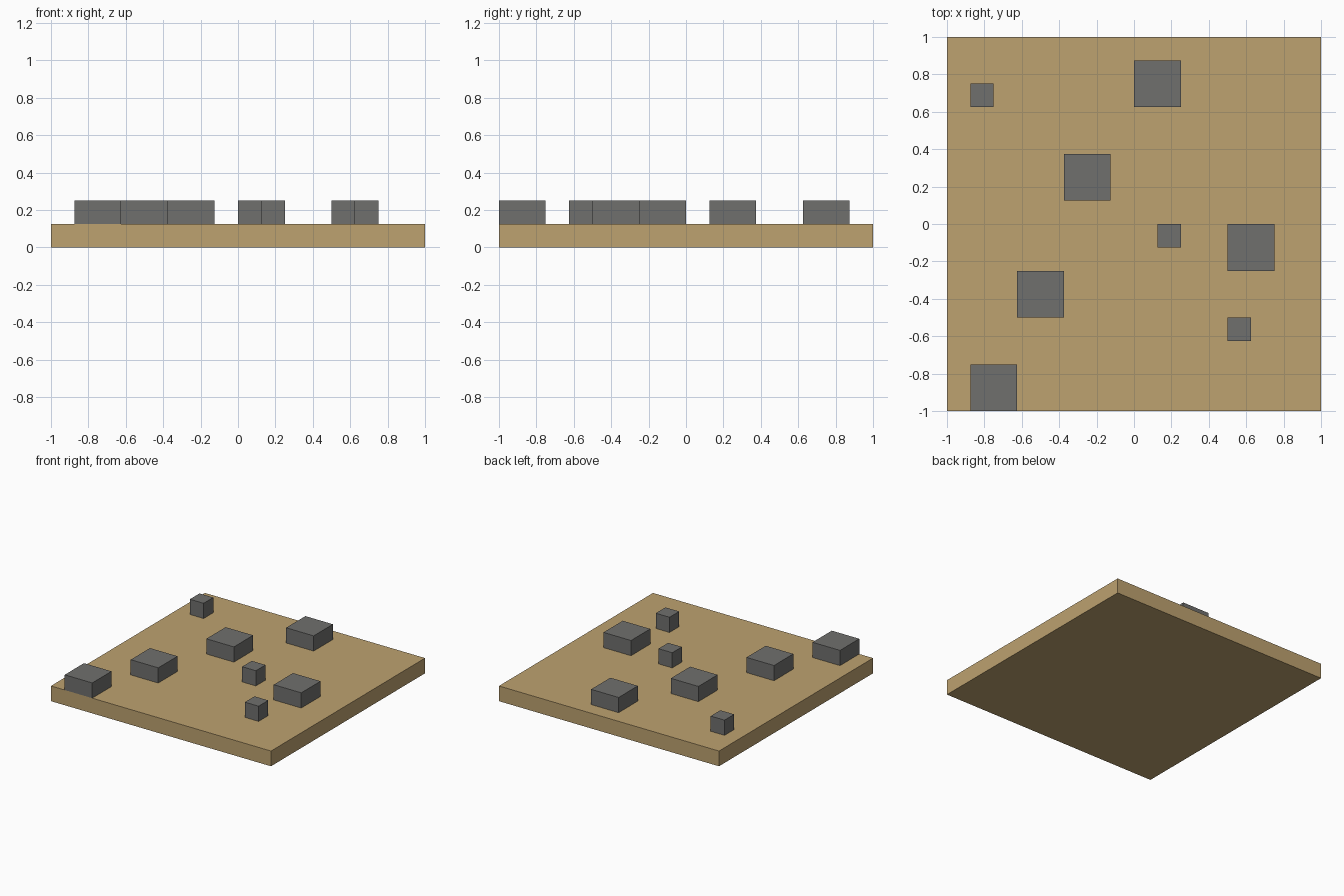
import bpy
import bmesh
from mathutils import Matrix, Vector

if "Cube" in bpy.data.objects:
    bpy.data.objects.remove(bpy.data.objects["Cube"], do_unlink=True)

UNIT = 0.125  # grid step of the layout


def make_material(name, rgb):
    mat = bpy.data.materials.new(name)
    mat.use_nodes = True
    color = (*rgb, 1.0)
    mat.diffuse_color = color
    mat.node_tree.nodes["Principled BSDF"].inputs["Base Color"].default_value = color
    return mat


def make_box(name, corner, size, mat):
    """Flat-sided box from its lowest corner and its size, in grid steps."""
    corner, size = Vector(corner) * UNIT, Vector(size) * UNIT
    mesh = bpy.data.meshes.new(name)
    bm = bmesh.new()
    bmesh.ops.create_cube(bm, size=1.0, matrix=Matrix.Diagonal((*size, 1.0)))
    bm.to_mesh(mesh)
    bm.free()
    mesh.materials.append(mat)
    obj = bpy.data.objects.new(name, mesh)
    obj.location = corner + size / 2
    bpy.context.collection.objects.link(obj)
    return obj


sand = make_material("sand", (0.51, 0.36, 0.16))
stone = make_material("stone grey", (0.16, 0.16, 0.155))

# Ground slab
make_box("ground_slab", (-8, -8, 0), (16, 16, 1), sand)

# Wide flat stones, two steps across
for i, (x, y) in enumerate([(-7, -8), (-5, -4), (-3, 1), (0, 5), (4, -2)], 1):
    make_box(f"large_stone_{i}", (x, y, 1), (2, 2, 1), stone)

# Small cubic stones, one step across
for i, (x, y) in enumerate([(-7, 5), (1, -1), (4, -5)], 1):
    make_box(f"small_stone_{i}", (x, y, 1), (1, 1, 1), stone)
